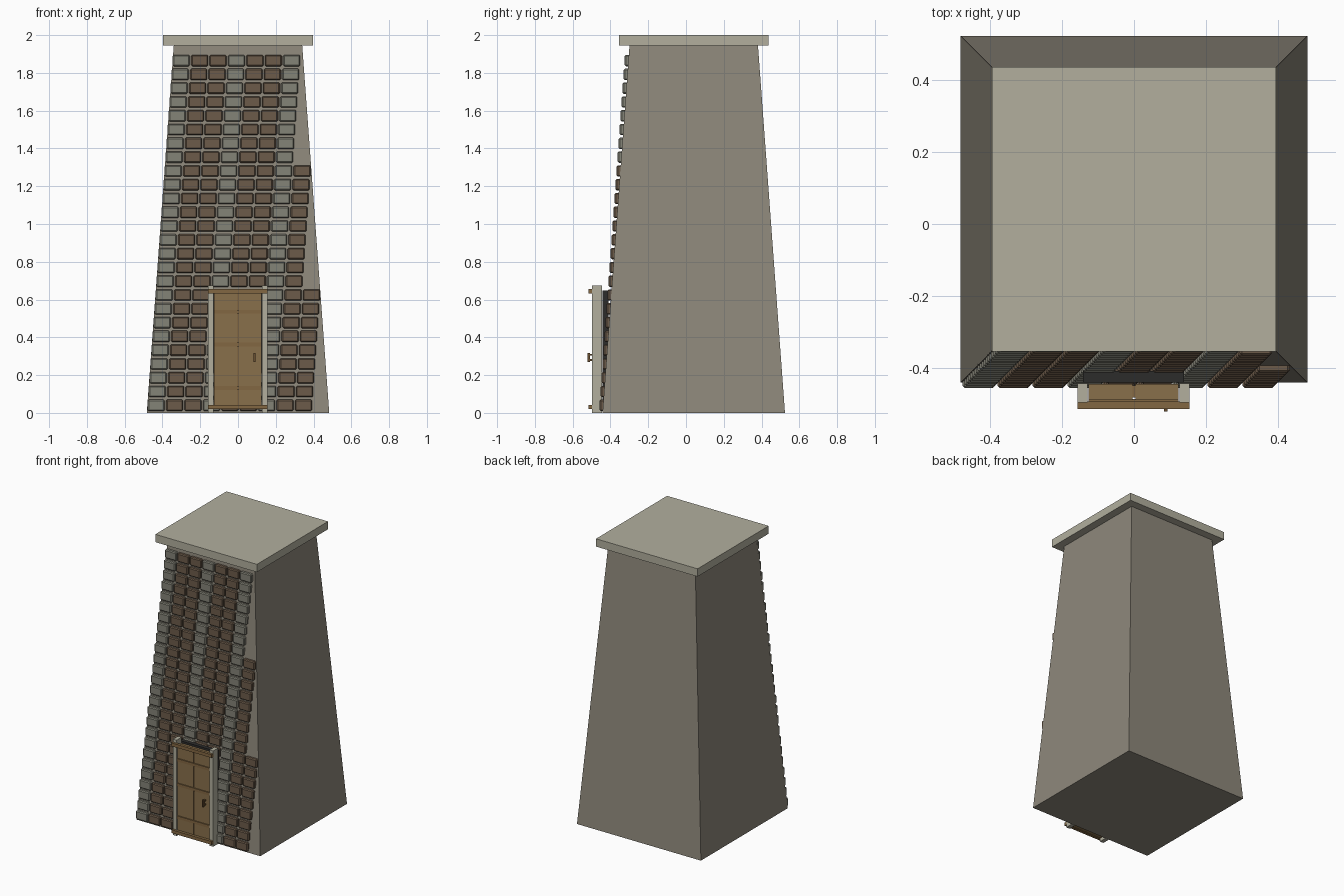
import bpy
import bmesh
from mathutils import Matrix

if "Cube" in bpy.data.objects:
    bpy.data.objects.remove(bpy.data.objects["Cube"])


def srgb(r, g, b):
    def lin(c):
        c /= 255
        return c / 12.92 if c <= 0.04045 else ((c + 0.055) / 1.055) ** 2.4
    return (lin(r), lin(g), lin(b), 1)


def material(name, rgb):
    m = bpy.data.materials.new(name)
    m.diffuse_color = srgb(*rgb)
    m.use_nodes = True
    m.node_tree.nodes["Principled BSDF"].inputs["Base Color"].default_value = m.diffuse_color
    return m


WALL = material("wall stone", (142, 136, 123))
TRIM = material("pale trim stone", (178, 175, 158))
GREY = material("grey brick", (132, 131, 119))
BROWN = material("brown brick", (108, 91, 74))
WOOD = material("door wood", (137, 112, 75))
RAIL = material("rail wood", (130, 103, 66))
HANDLE = material("handle wood", (104, 78, 48))
DARK = material("dark backing", (44, 44, 43))


def add_box(bm, x0, x1, y0, y1, z0, z1):
    mid = ((x0 + x1) / 2, (y0 + y1) / 2, (z0 + z1) / 2)
    size = (x1 - x0, y1 - y0, z1 - z0, 1)
    return bmesh.ops.create_cube(
        bm, size=1, matrix=Matrix.Translation(mid) @ Matrix.Diagonal(size))["verts"]


def finish(bm, name, mat, bevel=0):
    me = bpy.data.meshes.new(name)
    bm.to_mesh(me)
    bm.free()
    me.materials.append(mat)
    ob = bpy.data.objects.new(name, me)
    bpy.context.collection.objects.link(ob)
    if bevel:
        mod = ob.modifiers.new("bevel", 'BEVEL')
        mod.width = bevel
        mod.segments = 1
    return ob


def boxes(name, mat, items, bevel=0):
    bm = bmesh.new()
    for b in items:
        add_box(bm, *b)
    return finish(bm, name, mat, bevel)


# Tapered tower body
CY, BASE, TOP, HEIGHT = 0.041, 0.483, 0.34, 1.945
bm = bmesh.new()
for v in add_box(bm, -BASE, BASE, -BASE, BASE, 0, HEIGHT):
    if v.co.z > 1:
        v.co.x *= TOP / BASE
        v.co.y *= TOP / BASE
    v.co.y += CY
finish(bm, "tower_body", WALL)

# Flat roof slab
boxes("roof_slab", TRIM, [(-0.396, 0.396, CY - 0.396, CY + 0.396, HEIGHT, 2.0)])

# Front bricks: every third column grey, rows step inward with the taper
ROWS, PITCH_X, PITCH_Z, STEP = 26, 0.0975, 0.073, 0.0053
bricks = {"grey_bricks": [], "brown_bricks": []}
for row in range(ROWS):
    columns = 9 if row < 9 else 8 if row < 18 else 7
    for col in range(columns):
        x = -0.478 + STEP * row + PITCH_X * col
        y = -0.457 + STEP * row
        z = 0.010 + PITCH_Z * row
        key = "grey_bricks" if col % 3 == 0 else "brown_bricks"
        bricks[key].append((x, x + 0.09, y, y + 0.03, z, z + 0.06))
boxes("grey_bricks", GREY, bricks["grey_bricks"], 0.006)
boxes("brown_bricks", BROWN, bricks["brown_bricks"], 0.006)

# Doorway: dark backing and stone posts
boxes("door_backing", DARK, [(-0.142, 0.14, -0.442, -0.41, 0.02, 0.647)])
boxes("door_posts", TRIM, [(-0.158, -0.13, -0.498, -0.444, 0, 0.675),
                           (0.127, 0.155, -0.498, -0.444, 0, 0.675)])

# Door leaf of two planks with a seam
boxes("door_planks", WOOD, [(-0.127, -0.004, -0.49, -0.446, 0.02, 0.635),
                            (0.004, 0.124, -0.49, -0.446, 0.02, 0.635)])
boxes("door_seam", RAIL, [(-0.004, 0.004, -0.484, -0.45, 0.02, 0.635)])

# Thin cross rails, and full-width rails over the posts
boxes("door_cross_rails", RAIL, [(-0.127, 0.124, -0.497, -0.488, z, z + 0.02)
                                 for z in (0.122, 0.352, 0.526)])
boxes("door_end_rails", RAIL, [(-0.158, 0.155, -0.515, -0.495, z, z + 0.023)
                               for z in (0.02, 0.632)])

# Door handle: upright grip on a short stem
boxes("door_handle", HANDLE, [(0.083, 0.093, -0.522, -0.507, 0.27, 0.318),
                              (0.083, 0.093, -0.508, -0.488, 0.275, 0.285),
                              (0.083, 0.093, -0.508, -0.488, 0.303, 0.313)])
